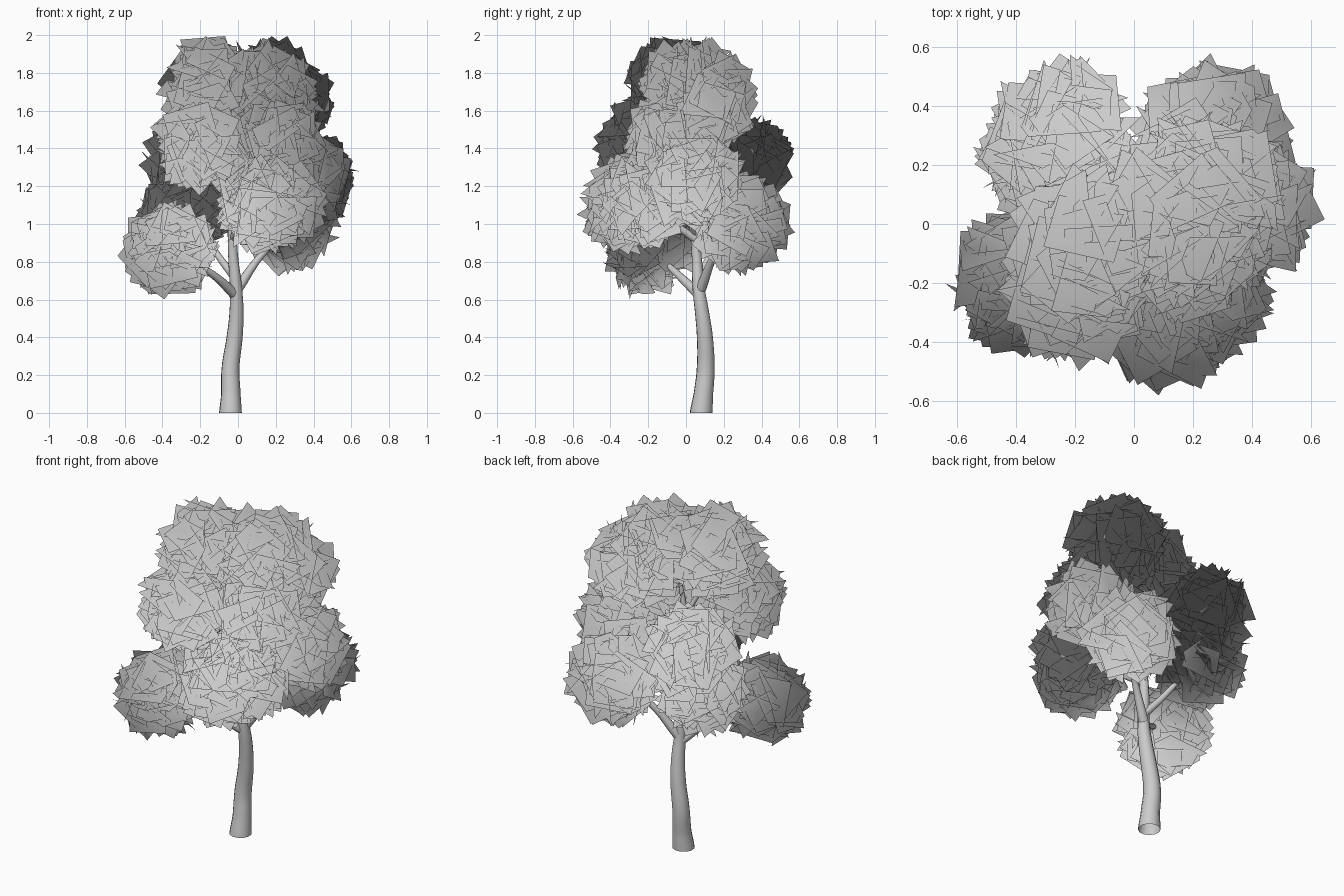
import bpy, bmesh, math, random
from mathutils import Vector, Quaternion

if "Cube" in bpy.data.objects:
    bpy.data.objects.remove(bpy.data.objects["Cube"])

random.seed(11)


def limb(name, pts):
    """Smooth tapered tube through (x, y, z, radius) points."""
    cu = bpy.data.curves.new(name, 'CURVE')
    cu.dimensions = '3D'
    cu.bevel_depth = 1.0
    cu.bevel_resolution = 4
    cu.resolution_u = 5
    sp = cu.splines.new('BEZIER')
    sp.bezier_points.add(len(pts) - 1)
    for bp, (x, y, z, r) in zip(sp.bezier_points, pts):
        bp.co = (x, y, z)
        bp.radius = r
        bp.handle_left_type = bp.handle_right_type = 'AUTO'
    ob = bpy.data.objects.new(name, cu)
    bpy.context.collection.objects.link(ob)
    bpy.ops.object.select_all(action='DESELECT')
    ob.select_set(True)
    bpy.context.view_layer.objects.active = ob
    bpy.ops.object.convert(target='MESH')
    ob = bpy.context.object
    # keep the foot flat on the ground
    for v in ob.data.vertices:
        if v.co.z < 0.012:
            v.co.z = 0
    bpy.ops.object.shade_smooth()
    return ob


def rand_dir():
    while True:
        v = Vector([random.uniform(-1, 1) for _ in range(3)])
        if 0.05 < v.length < 1:
            return v.normalized()


SHADE_CENTRE = Vector((0, 0, 0.7))


def leaf_clump(name, centre, radius, count=85):
    """Ball of square leaf cards at mixed angles, shaded as one soft crown."""
    c = Vector(centre)
    bm = bmesh.new()
    for i in range(count):
        d = rand_dir()
        # most cards lie roughly along the shell, the rest stick through it
        n = (d + rand_dir() * random.choice((0.5, 0.9, 1.6))).normalized()
        if n.dot(d) < 0:
            n = -n
        half = random.uniform(0.105, 0.135)
        p = c + d * random.uniform(0.45, 0.78) * radius
        u = Quaternion(n, random.uniform(0, math.tau)) @ n.orthogonal().normalized()
        w = n.cross(u)
        corners = [p + (u * a + w * b) * half
                   for a, b in ((-1, -1), (1, -1), (1, 1), (-1, 1))]
        # pull cards in so that their corners stay near the clump outline
        over = max((q - c).length for q in corners) - radius * 1.15
        if over > 0:
            corners = [q - d * over for q in corners]
        # cards stay below the top of the tree
        drop = max(0, max(q.z for q in corners) - 1.995)
        bm.faces.new([bm.verts.new(q - Vector((0, 0, drop))) for q in corners])
    me = bpy.data.meshes.new(name)
    bm.to_mesh(me)
    bm.free()
    for f in me.polygons:
        f.use_smooth = True
    me.normals_split_custom_set_from_vertices(
        [(v.co - SHADE_CENTRE).normalized() for v in me.vertices])
    ob = bpy.data.objects.new(name, me)
    bpy.context.collection.objects.link(ob)


# Trunk
limb("trunk", [(-0.04, 0.08, 0, 0.061), (-0.038, 0.092, 0.1, 0.052),
               (-0.04, 0.104, 0.23, 0.048), (-0.018, 0.1, 0.4, 0.043),
               (-0.008, 0.085, 0.53, 0.038), (-0.01, 0.068, 0.65, 0.033),
               (-0.027, 0.055, 0.85, 0.026), (-0.03, 0.03, 1.1, 0.02),
               (0.0, 0.02, 1.4, 0.015), (0.05, 0.02, 1.65, 0.008)])

# Branches reaching into each clump
limb("branch_low_left", [(-0.01, 0.075, 0.62, 0.028), (-0.13, -0.04, 0.73, 0.02),
                         (-0.33, -0.17, 0.85, 0.01)])
limb("branch_low_right", [(0.0, 0.08, 0.66, 0.028), (0.12, 0.15, 0.83, 0.018),
                          (0.28, 0.27, 0.98, 0.01)])
limb("branch_back_left", [(-0.02, 0.07, 0.72, 0.022), (-0.11, 0.13, 0.84, 0.017),
                          (-0.25, 0.24, 1.08, 0.009)])
limb("branch_front", [(-0.025, 0.05, 0.92, 0.022), (0.02, -0.1, 1.02, 0.016),
                      (0.15, -0.27, 1.08, 0.008)])
limb("branch_right", [(-0.025, 0.045, 0.95, 0.02), (0.12, 0.05, 1.08, 0.015),
                      (0.32, 0.07, 1.2, 0.008)])
limb("branch_upper_left", [(-0.03, 0.03, 1.1, 0.018), (-0.1, -0.08, 1.25, 0.014),
                           (-0.18, -0.18, 1.4, 0.008)])
limb("branch_top_left", [(-0.01, 0.02, 1.35, 0.015), (-0.08, -0.02, 1.5, 0.012),
                         (-0.15, -0.05, 1.7, 0.007)])

# Foliage
for name, centre, radius in (
        ("leaves_low_left", (-0.365, -0.19, 0.86), 0.24),
        ("leaves_front", (0.12, -0.31, 1.1), 0.24),
        ("leaves_front_inner", (0.22, -0.22, 1.12), 0.23),
        ("leaves_right", (0.36, 0.05, 1.24), 0.25),
        ("leaves_low_right", (0.27, 0.29, 1.01), 0.25),
        ("leaves_low_back", (-0.27, 0.23, 1.06), 0.235),
        ("leaves_back_left", (-0.25, 0.3, 1.31), 0.25),
        ("leaves_upper_left", (-0.2, -0.22, 1.42), 0.24),
        ("leaves_middle", (0.2, -0.08, 1.45), 0.23),
        ("leaves_top_left", (-0.16, -0.07, 1.735), 0.245),
        ("leaves_top_right", (0.14, 0.03, 1.735), 0.25),
        ("leaves_top_back", (0.24, 0.12, 1.65), 0.25)):
    leaf_clump(name, centre, radius)
